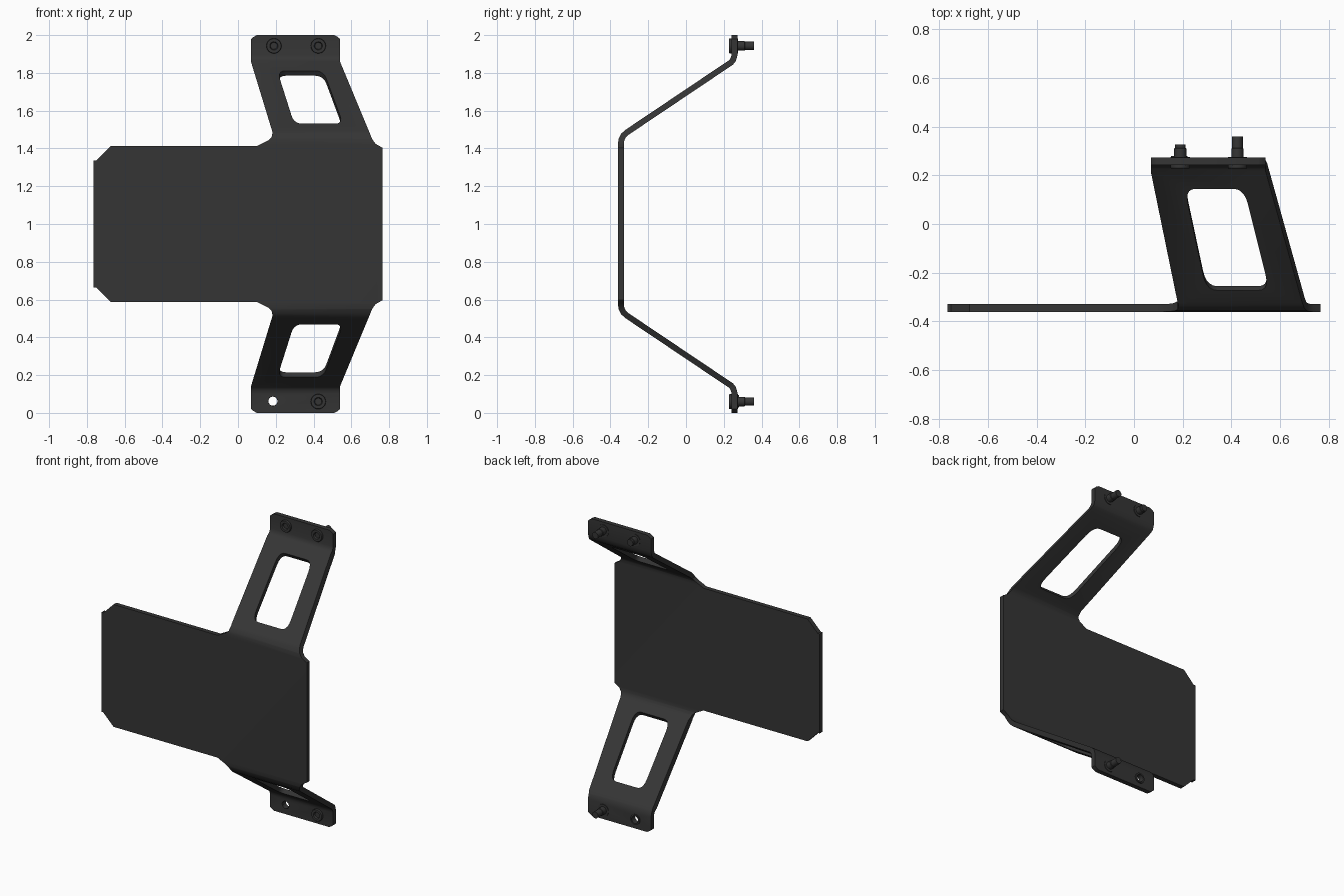
import bpy, bmesh, math
from mathutils import Vector

if "Cube" in bpy.data.objects:
    bpy.data.objects.remove(bpy.data.objects["Cube"])

mat = bpy.data.materials.new("dark_grey")
mat.diffuse_color = (0.035, 0.035, 0.035, 1)
mat.use_nodes = True
mat.node_tree.nodes["Principled BSDF"].inputs["Base Color"].default_value = mat.diffuse_color


def finish(name, bm):
    bmesh.ops.recalc_face_normals(bm, faces=bm.faces)
    me = bpy.data.meshes.new(name)
    bm.to_mesh(me)
    bm.free()
    ob = bpy.data.objects.new(name, me)
    bpy.context.collection.objects.link(ob)
    me.materials.append(mat)
    return ob


def prism(name, pts, vec):
    """Extrude a planar 3D polygon along a vector."""
    bm = bmesh.new()
    f = bm.faces.new([bm.verts.new(p) for p in pts])
    r = bmesh.ops.extrude_face_region(bm, geom=[f])
    bmesh.ops.translate(bm, vec=vec, verts=[v for v in r["geom"] if isinstance(v, bmesh.types.BMVert)])
    return finish(name, bm)


def lathe(name, x, z, prof, n=24, closed=False):
    """Revolve (radius, y) points about an axis parallel to y."""
    bm = bmesh.new()
    rings = [[bm.verts.new((x + r * math.cos(2 * math.pi * i / n), y, z + r * math.sin(2 * math.pi * i / n)))
              for i in range(n)] for r, y in prof]
    pairs = list(zip(rings, rings[1:])) + ([(rings[-1], rings[0])] if closed else [])
    for a, b in pairs:
        for i in range(n):
            bm.faces.new((a[i], a[(i + 1) % n], b[(i + 1) % n], b[i]))
    if not closed:
        bm.faces.new(rings[0])
        bm.faces.new(rings[-1])
    return finish(name, bm)


def boolean(ob, cutter, op):
    m = ob.modifiers.new("cut", "BOOLEAN")
    m.operation, m.object, m.solver = op, cutter, "EXACT"
    bpy.context.view_layer.objects.active = ob
    bpy.ops.object.modifier_apply(modifier=m.name)
    bpy.data.objects.remove(cutter)


def rounded(pts, r, steps=5):
    """Round polygon corners with quadratic curves."""
    out = []
    for i, p in enumerate(pts):
        p = Vector(p)
        a = p + (Vector(pts[i - 1]) - p).normalized() * r
        b = p + (Vector(pts[(i + 1) % len(pts)]) - p).normalized() * r
        for k in range(steps + 1):
            t = k / steps
            out.append(a * (1 - t) ** 2 + p * 2 * t * (1 - t) + b * t * t)
    return out


# Bent sheet: centre line in (y, z), upper half mirrored about z = 1
half = [(-0.345, 1.42), (-0.342, 1.445), (-0.332, 1.467), (-0.313, 1.485),
        (0.238, 1.855), (0.25, 1.870), (0.257, 1.895), (0.257, 2.05)]
line = [Vector((y, 2 - z)) for y, z in reversed(half)] + [Vector(p) for p in half]
T = 0.0155
left, right = [], []
for i, p in enumerate(line):
    d0 = (p - line[i - 1]).normalized() if i else (line[1] - p).normalized()
    d1 = (line[i + 1] - p).normalized() if i < len(line) - 1 else d0
    n0, n1 = Vector((-d0.y, d0.x)), Vector((-d1.y, d1.x))
    m = (n0 + n1).normalized()
    m *= T / m.dot(n0)
    left.append(p + m)
    right.append(p - m)
bracket = prism("bracket_sheet", [(-1, p.x, p.y) for p in left + right[::-1]], (2, 0, 0))

# Front outline trims the sheet to shape
top = [(-0.765, 1.335), (-0.752, 1.335), (-0.675, 1.412), (0.10, 1.412), (0.16, 1.443),
       (0.178, 1.46), (0.183, 1.485), (0.07, 1.855), (0.07, 1.98), (0.082, 1.99), (0.10, 2.0),
       (0.51, 2.0), (0.528, 1.99), (0.54, 1.98), (0.54, 1.86), (0.695, 1.487), (0.71, 1.45),
       (0.728, 1.425), (0.765, 1.403)]
outline = top + [(x, 2 - z) for x, z in reversed(top)]
boolean(bracket, prism("outline_cutter", [(x, -0.6, z) for x, z in outline], (0, 1.2, 0)), "INTERSECT")

# Rounded arm windows, cut square to the sloping arms
window = rounded([(0.208, 1.81), (0.452, 1.81), (0.556, 1.53), (0.297, 1.53)], 0.045)
for s in (1, -1):
    nrm = Vector((0, -0.558, 0.83 * s))
    pts = [Vector((p.x, -0.321 + (p.y - 1.497) * 1.489, 1 + s * (p.y - 1))) + nrm * 0.05 for p in window]
    boolean(bracket, prism("window_cutter", pts, nrm * -0.13), "DIFFERENCE")

# Open screw hole in the lower tab
boolean(bracket, lathe("hole_cutter", 0.185, 0.062, [(0.025, 0.1), (0.025, 0.4)]), "DIFFERENCE")

# Screws with recessed round heads, and a short collar at the open hole
parts = [bracket]
for name, x, z, end in (("upper_inner_screw", 0.19, 1.943, 0.326), ("upper_outer_screw", 0.425, 1.943, 0.36),
                        ("lower_outer_screw", 0.425, 0.06, 0.36)):
    parts.append(lathe(name, x, z, [(0.018, 0.24), (0.022, 0.228), (0.038, 0.228), (0.04, 0.231), (0.04, 0.276),
                                    (0.025, 0.276), (0.025, 0.31), (0.022, 0.312), (0.022, end)]))
parts.append(lathe("lower_inner_collar", 0.185, 0.062,
                   [(0.024, 0.25), (0.034, 0.25), (0.034, 0.28), (0.024, 0.28)], closed=True))

for ob in parts:
    bpy.ops.object.select_all(action="DESELECT")
    ob.select_set(True)
    bpy.context.view_layer.objects.active = ob
    bpy.ops.object.shade_smooth_by_angle(angle=math.radians(30))
